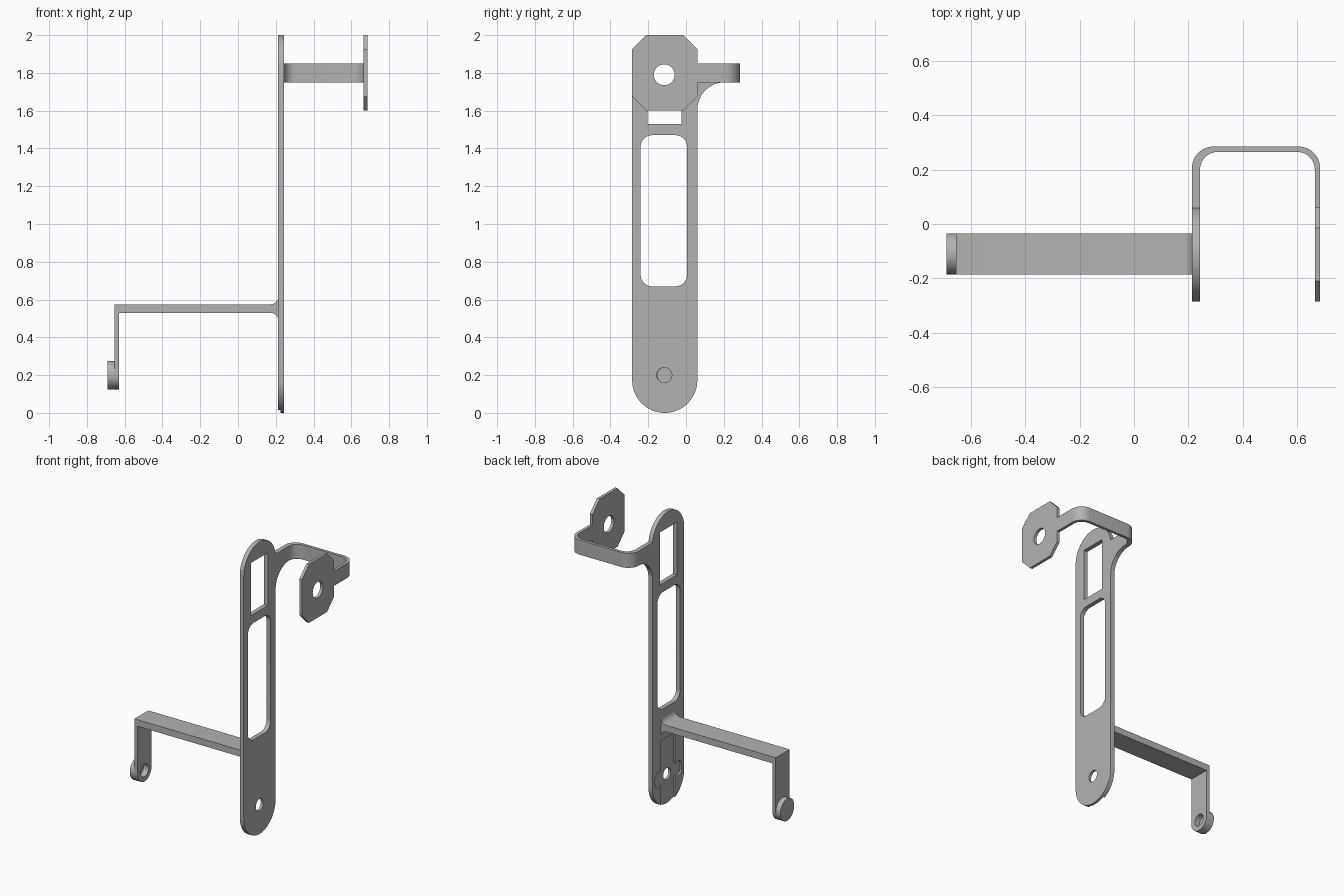
import bpy, bmesh, math

if "Cube" in bpy.data.objects:
    bpy.data.objects.remove(bpy.data.objects["Cube"])

GREY = (0.45, 0.45, 0.45, 1.0)
metal = bpy.data.materials.new("grey metal")
metal.use_nodes = True
metal.diffuse_color = GREY
metal.node_tree.nodes["Principled BSDF"].inputs["Base Color"].default_value = GREY


def arc(cu, cv, r, start, end, steps=16):
    """Points along an arc, angles in degrees."""
    angles = [math.radians(start + (end - start) * i / steps) for i in range(steps + 1)]
    return [(cu + r * math.cos(a), cv + r * math.sin(a)) for a in angles]


def rounded(u0, v0, u1, v1, r):
    """Rectangle with rounded corners."""
    return (arc(u1 - r, v1 - r, r, 0, 90, 10) + arc(u0 + r, v1 - r, r, 90, 180, 10)
            + arc(u0 + r, v0 + r, r, 180, 270, 10) + arc(u1 - r, v0 + r, r, 270, 360, 10))


def box(u0, v0, u1, v1):
    return [(u0, v0), (u1, v0), (u1, v1), (u0, v1)]


def circle(u, v, r):
    return arc(u, v, r, 0, 360, 40)[:-1]


def prism(name, outline, axis, lo, hi):
    """Extrude a closed outline along one axis from lo to hi."""
    place = {"X": lambda u, v, h: (h, u, v),
             "Y": lambda u, v, h: (u, h, v),
             "Z": lambda u, v, h: (u, v, h)}[axis]
    bm = bmesh.new()
    low = [bm.verts.new(place(u, v, lo)) for u, v in outline]
    high = [bm.verts.new(place(u, v, hi)) for u, v in outline]
    bm.faces.new(low)
    bm.faces.new(high)
    n = len(outline)
    for i in range(n):
        j = (i + 1) % n
        bm.faces.new((low[i], low[j], high[j], high[i]))
    bmesh.ops.recalc_face_normals(bm, faces=bm.faces)
    mesh = bpy.data.meshes.new(name)
    bm.to_mesh(mesh)
    bm.free()
    mesh.materials.append(metal)
    ob = bpy.data.objects.new(name, mesh)
    bpy.context.collection.objects.link(ob)
    return ob


def activate(ob):
    bpy.ops.object.select_all(action="DESELECT")
    ob.select_set(True)
    bpy.context.view_layer.objects.active = ob


def cut(ob, outline, lo, hi):
    """Cut an outline through an object along x."""
    cutter = prism("cutter", outline, "X", lo, hi)
    cutter.hide_render = True
    mod = ob.modifiers.new("cut", "BOOLEAN")
    mod.operation = "DIFFERENCE"
    mod.solver = "EXACT"
    mod.object = cutter
    activate(ob)
    bpy.ops.object.modifier_apply(modifier=mod.name)
    bpy.data.objects.remove(cutter)


MID = -0.1125           # y of the plate's centre line
HALF = 0.1725           # half the plate's width
PLATE = (0.213, 0.243)  # plate thickness in x
PEG_Y, PEG_R, PEG_Z = -0.11, 0.075, 0.2

# Tall plate with round ends and a filleted ear towards the strap
outline = (arc(MID, HALF, HALF, 180, 360, 32)
           + arc(0.205, 1.605, 0.145, 180, 90)
           + [(0.205, 1.85)]
           + arc(MID, 2 - HALF, HALF, 7.5, 180, 32))
plate = prism("main_plate", outline, "X", *PLATE)
cut(plate, rounded(-0.24, 0.67, 0.005, 1.47, 0.06), 0.1, 0.4)   # long window
cut(plate, box(-0.205, 1.53, -0.025, 1.89), 0.1, 0.4)           # upper window
cut(plate, circle(-0.115, PEG_Z, 0.04), 0.1, 0.4)               # lower hole

# Shallow cross-shaped recess on the plate's right face
floor = PLATE[0] + 0.012
cut(plate, box(-0.185, -0.1, -0.035, 0.46), 0.1, floor)
cut(plate, rounded(-0.255, 0.15, 0.03, 0.25, 0.03), 0.1, floor)

# Bent strap joining the plate to the octagonal tab
strap = (arc(0.293, 0.205, 0.08, 180, 90) + arc(0.605, 0.205, 0.08, 90, 0)
         + [(0.685, 0.06), (0.665, 0.06)]
         + arc(0.6, 0.2, 0.065, 0, 90) + arc(0.308, 0.2, 0.065, 90, 180)
         + [(PLATE[1], 0.205)])
prism("bent_strap", strap, "Z", 1.75, 1.85)

# Octagonal tab with a hole
y0, y1, z0, z1, c = -0.285, 0.06, 1.6, 2.0, 0.075
octagon = [(y0 + c, z0), (y1 - c, z0), (y1, z0 + c), (y1, z1 - c),
           (y1 - c, z1), (y0 + c, z1), (y0, z1 - c), (y0, z0 + c)]
tab = prism("octagon_tab", octagon, "X", 0.665, 0.685)
cut(tab, circle(-0.115, 1.79, 0.055), 0.6, 0.8)

# Horizontal arm, flared where it meets the plate
arm = ([(-0.63, 0.53), (-0.63, 0.575)]
       + arc(0.173, 0.615, 0.04, 270, 360, 8)
       + arc(0.173, 0.49, 0.04, 0, 90, 8))
prism("side_arm", arm, "Y", PEG_Y - PEG_R, PEG_Y + PEG_R)

# Drop leg with a round end, and the disc behind it with a blind hole
leg_outline = (arc(PEG_Y, PEG_Z, PEG_R, 180, 360, 24)
               + [(PEG_Y + PEG_R, 0.575), (PEG_Y - PEG_R, 0.575)])
leg = prism("drop_leg", leg_outline, "X", -0.655, -0.63)
disc = prism("end_disc", circle(PEG_Y, PEG_Z, PEG_R), "X", -0.69, -0.655)
for part in (leg, disc):
    cut(part, circle(PEG_Y, PEG_Z, 0.042), -0.668, -0.6)

# Smooth the curved walls, keep the edges sharp
for ob in list(bpy.context.collection.objects):
    if ob.type == "MESH" and metal.name in ob.data.materials:
        activate(ob)
        bpy.ops.object.shade_smooth_by_angle(angle=math.radians(30))
